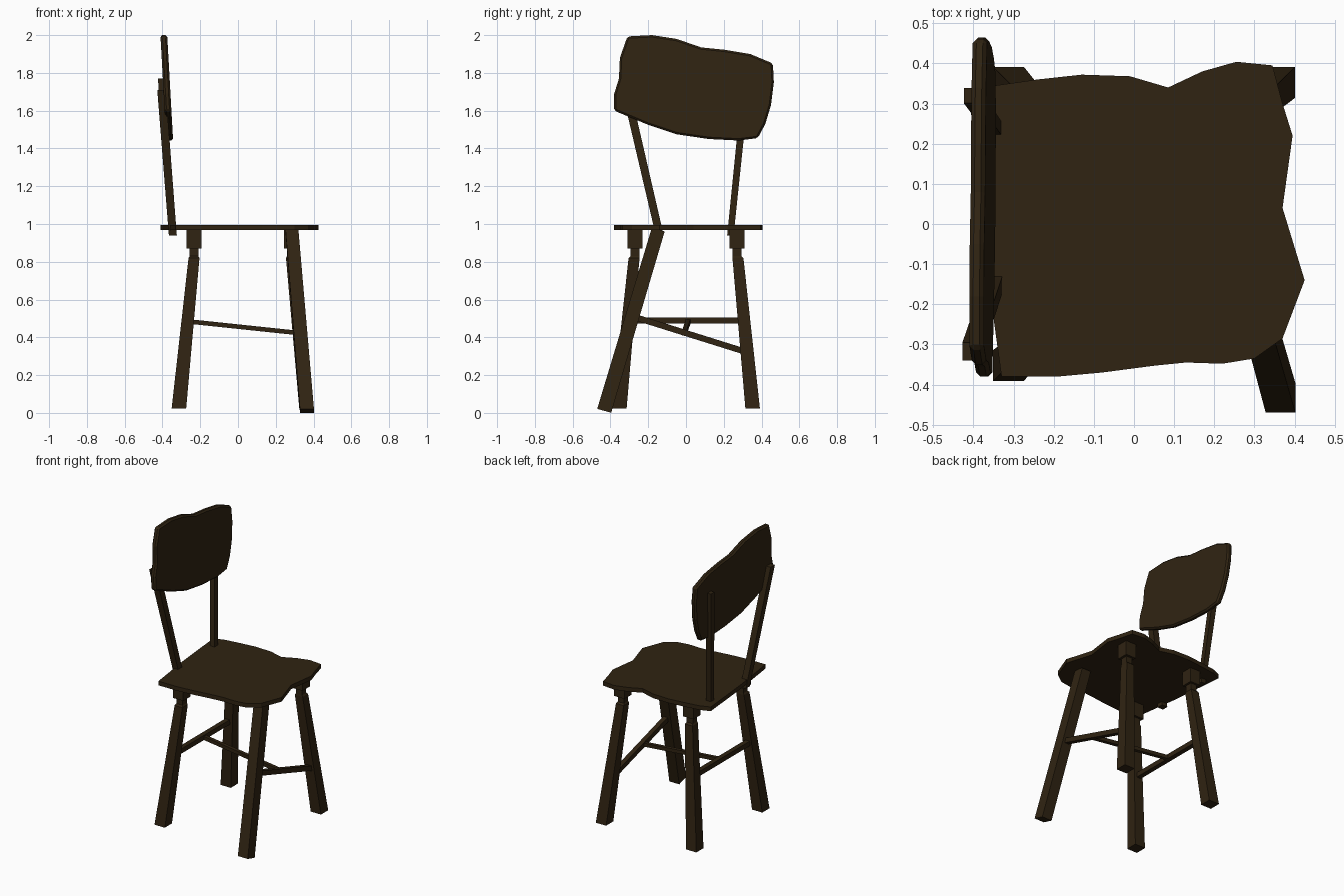
import bpy, bmesh
from mathutils import Vector

if "Cube" in bpy.data.objects:
    bpy.data.objects.remove(bpy.data.objects["Cube"])

wood = bpy.data.materials.new("dark brown wood")
wood.diffuse_color = (0.029, 0.017, 0.006, 1)
wood.use_nodes = True
wood.node_tree.nodes["Principled BSDF"].inputs["Base Color"].default_value = wood.diffuse_color


def finish(name, bm):
    bmesh.ops.recalc_face_normals(bm, faces=bm.faces)
    me = bpy.data.meshes.new(name)
    bm.to_mesh(me)
    bm.free()
    me.materials.append(wood)
    ob = bpy.data.objects.new(name, me)
    bpy.context.collection.objects.link(ob)
    return ob


def loft(name, sections, tilt=0.0):
    """Square sections (x, y, z, width) joined upwards; tilt slopes the cuts along y."""
    bm = bmesh.new()
    rings = []
    for x, y, z, w in sections:
        h = w / 2
        rings.append([bm.verts.new((x + a * h, y + b * h, z + tilt * b * h))
                      for a, b in ((-1, -1), (1, -1), (1, 1), (-1, 1))])
    for r, s in zip(rings, rings[1:]):
        for i in range(4):
            j = (i + 1) % 4
            bm.faces.new((r[i], r[j], s[j], s[i]))
    bm.faces.new(rings[0][::-1])
    bm.faces.new(rings[-1])
    return finish(name, bm)


def bar(name, p, q, w):
    """Square stretcher between two points."""
    p, q = Vector(p), Vector(q)
    d = q - p
    side = d.cross(Vector((0, 0, 1))).normalized() * w / 2
    up = side.cross(d).normalized() * w / 2
    bm = bmesh.new()
    a, b = [[bm.verts.new(c + s * side + t * up)
             for s, t in ((-1, -1), (1, -1), (1, 1), (-1, 1))] for c in (p, q)]
    for i in range(4):
        j = (i + 1) % 4
        bm.faces.new((a[i], a[j], b[j], b[i]))
    bm.faces.new(a[::-1])
    bm.faces.new(b)
    return finish(name, bm)


def slab(name, outline, offset):
    """Closed outline extruded by offset."""
    bm = bmesh.new()
    f = bm.faces.new([bm.verts.new(p) for p in outline])
    ext = bmesh.ops.extrude_face_region(bm, geom=[f], use_keep_orig=True)
    bmesh.ops.translate(bm, vec=offset,
                        verts=[v for v in ext["geom"] if isinstance(v, bmesh.types.BMVert)])
    return finish(name, bm)


# seat: wavy board
seat = [(-.33, -.38), (-.19, -.38), (-.08, -.37), (.05, -.353), (.13, -.345), (.22, -.348),
        (.30, -.335), (.37, -.285), (.425, -.14), (.37, .04), (.395, .22), (.37, .30),
        (.345, .395), (.255, .404), (.17, .38), (.085, .34), (-.01, .368), (-.13, .372),
        (-.24, .36), (-.345, .345), (-.41, .32), (-.375, -.05)]
slab("seat", [(x, y, .967) for x, y in seat], (0, 0, .028))

# backrest: wavy board leaning slightly back
back = [(-.31, 1.993), (-.18, 2.0), (-.05, 1.98), (.08, 1.935), (.2, 1.923), (.34, 1.9),
        (.46, 1.85), (.465, 1.75), (.45, 1.63), (.42, 1.53), (.38, 1.455), (.28, 1.442),
        (.12, 1.45), (-.05, 1.475), (-.2, 1.525), (-.38, 1.6), (-.38, 1.69), (-.355, 1.77),
        (-.35, 1.88)]
rest = slab("backrest", [(-.38 - .056 * (z - 1.45), y, z) for y, z in back], (.036, 0, 0))
bev = rest.modifiers.new("edge", 'BEVEL')
bev.width = .01
bev.segments = 1

# back posts
loft("back_post_front", [(-.345, -.139, .94, .042), (-.405, -.318, 1.71, .045)])
loft("back_post_rear", [(-.345, .235, .94, .034), (-.405, .32, 1.77, .038)])

# three legs with a neck and a block under the seat
for name, sx, sy in (("front_left_leg", -1, -1), ("back_left_leg", -1, 1), ("back_right_leg", 1, 1)):
    cx = .283 if sx > 0 else -.233
    fx = .363 if sx > 0 else -.313
    cy, fy = sy * .27, sy * .353
    loft(name, [(fx, fy, .022, .077), (cx, cy + sy * .005, .82, .058),
                (cx, cy, .83, .046), (cx, cy, .875, .046)])
    loft(name + "_block", [(cx, cy, .87, .077), (cx, cy, .968, .077)])

# plain splayed leg
loft("front_right_leg", [(.365, -.433, .011, .074), (.285, -.147, .97, .068)], tilt=-.28)

# stretchers
bar("left_stretcher", (-.27, -.3, .488), (-.27, .3, .488), .032)
bar("right_stretcher", (.325, -.28, .51), (.335, .31, .325), .032)
bar("cross_stretcher", (-.27, .012, .485), (.33, -.01, .422), .024)
